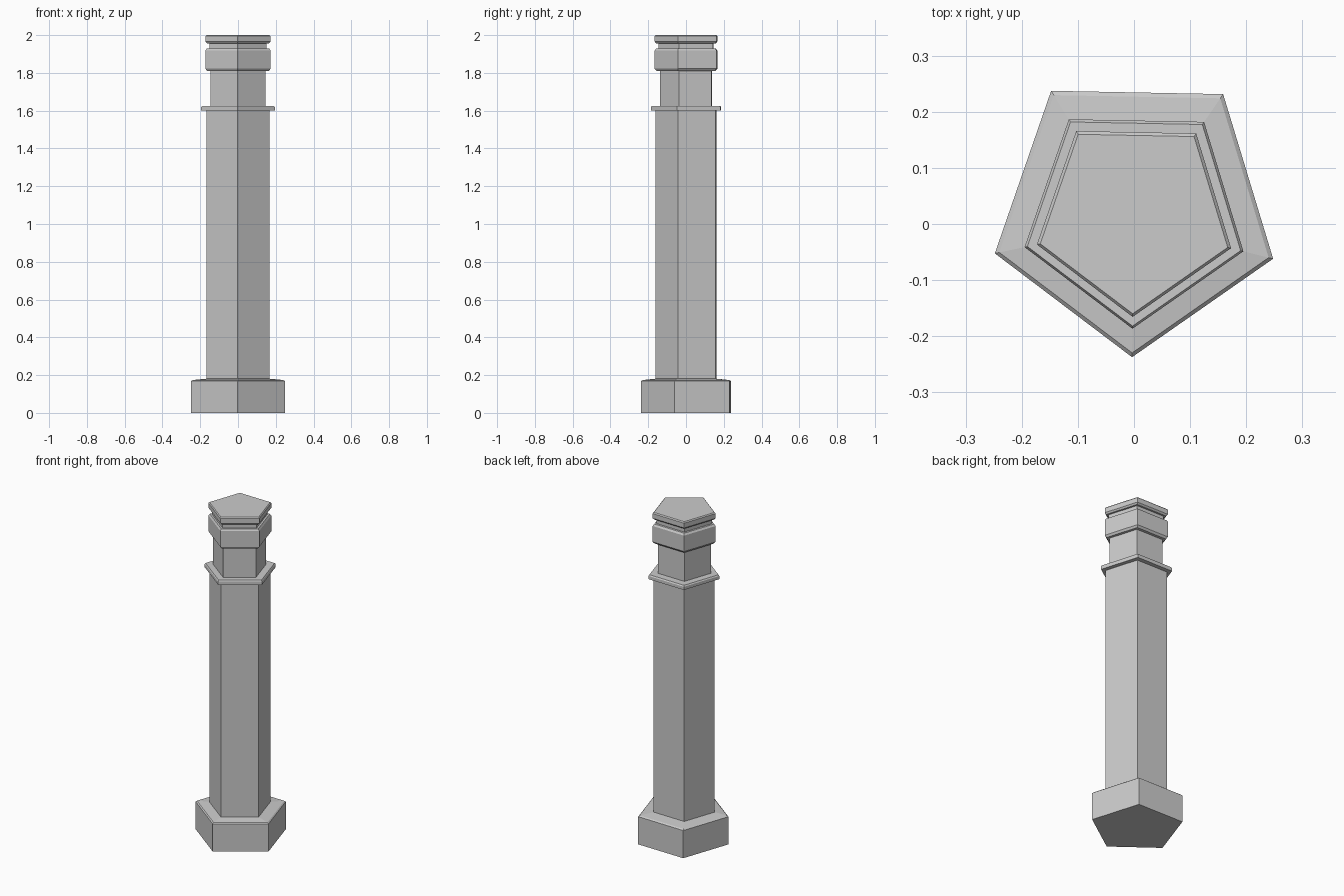
import bpy, bmesh, math

if "Cube" in bpy.data.objects:
    bpy.data.objects.remove(bpy.data.objects["Cube"])

SIDES = 5
TURN = math.radians(-91.1)


def unit_section():
    # Pentagon centred by its bounding box, half-width 1
    pts = [(math.cos(TURN + i * math.tau / SIDES), math.sin(TURN + i * math.tau / SIDES))
           for i in range(SIDES)]
    xs, ys = zip(*pts)
    cx, cy = (max(xs) + min(xs)) / 2, (max(ys) + min(ys)) / 2
    h = (max(xs) - min(xs)) / 2
    return [((x - cx) / h, (y - cy) / h) for x, y in pts]


def prism(name, profile):
    # Stack scaled pentagons along a (half-width, z) profile
    bm = bmesh.new()
    rings = [[bm.verts.new((x * r, y * r, z)) for x, y in unit_section()]
             for r, z in profile]
    for a, b in zip(rings, rings[1:]):
        for i in range(SIDES):
            j = (i + 1) % SIDES
            bm.faces.new((a[i], a[j], b[j], b[i]))
    bm.faces.new(rings[0][::-1])
    bm.faces.new(rings[-1])
    mesh = bpy.data.meshes.new(name)
    bm.to_mesh(mesh)
    bm.free()
    bpy.context.collection.objects.link(bpy.data.objects.new(name, mesh))


# One continuous pillar: plinth, shaft, collar, neck, block, groove, cap
plinth = [(0.248, 0), (0.248, 0.168), (0.24, 0.174), (0.168, 0.181)]
shaft = [(0.168, 1.60)]
collar = [(0.195, 1.60), (0.195, 1.619), (0.19, 1.626), (0.145, 1.626)]
neck = [(0.145, 1.81)]
block = [(0.163, 1.81), (0.173, 1.822), (0.173, 1.918), (0.165, 1.929)]
groove = [(0.152, 1.929), (0.152, 1.956)]
cap = [(0.164, 1.956), (0.173, 1.965), (0.173, 1.994), (0.167, 2.0)]
prism("pillar", plinth + shaft + collar + neck + block + groove + cap)
